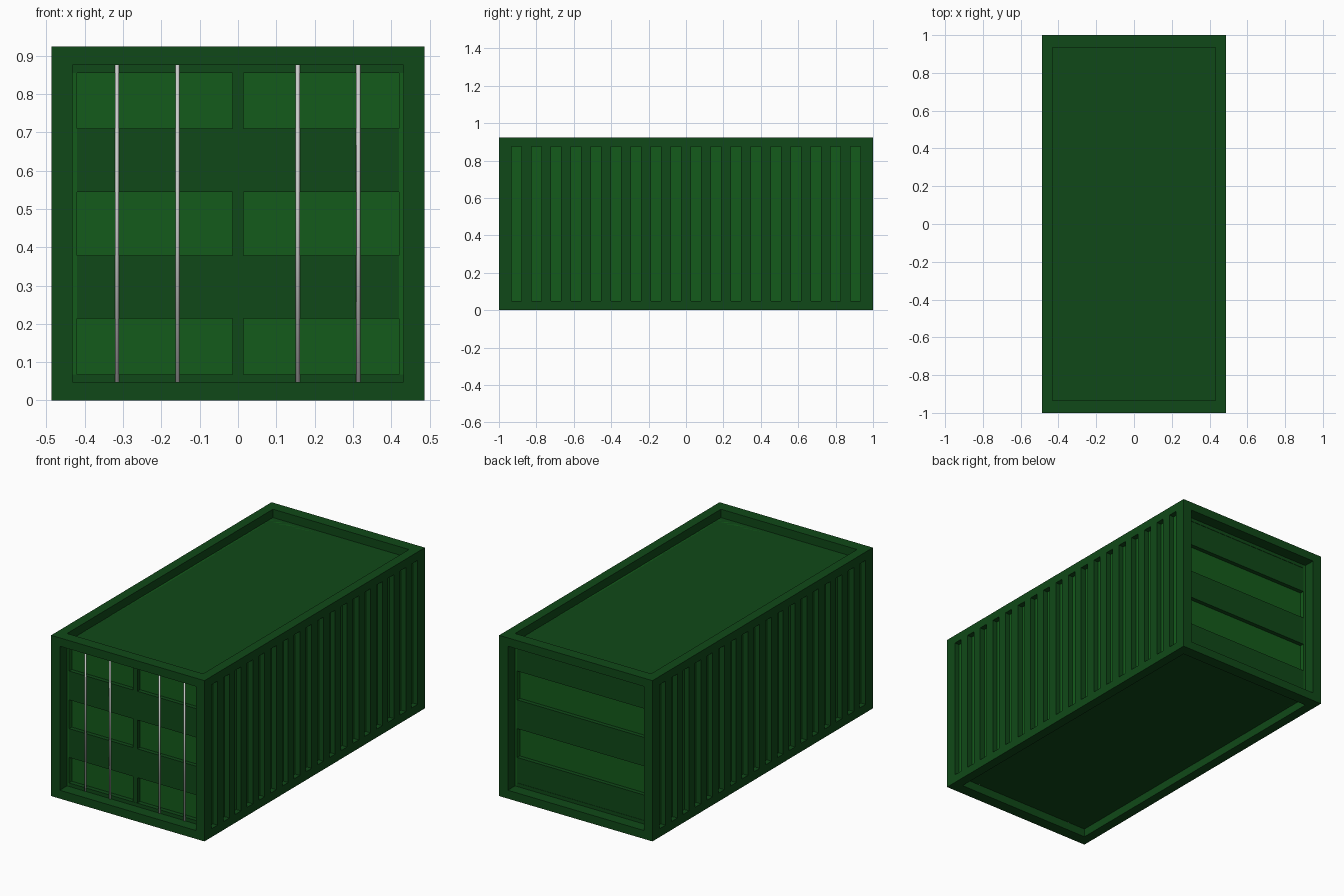
import bpy, bmesh
from mathutils import Matrix, Vector

if "Cube" in bpy.data.objects:
    bpy.data.objects.remove(bpy.data.objects["Cube"])

X, Y, Z = 0.487, 1.0, 0.923          # outer half width, half length, height
IX, IY, Z0, Z1 = 0.432, 0.934, 0.048, 0.875   # inner opening
PROUD, DEEP = 0.932, 0.908           # end panel levels
SLOT = 0.457                         # side corrugation floor


def material(name, rgb):
    m = bpy.data.materials.new(name)
    m.diffuse_color = (*rgb, 1)
    m.use_nodes = True
    m.node_tree.nodes["Principled BSDF"].inputs["Base Color"].default_value = m.diffuse_color
    return m


dark = material("dark_green", (0.005, 0.066, 0.009))
light = material("light_green", (0.007, 0.105, 0.011))


def boxes(name, extents, mat=None):
    """One object from a list of (x0, x1, y0, y1, z0, z1) boxes."""
    bm = bmesh.new()
    for x0, x1, y0, y1, z0, z1 in extents:
        c = Vector(((x0 + x1) / 2, (y0 + y1) / 2, (z0 + z1) / 2))
        s = (abs(x1 - x0), abs(y1 - y0), abs(z1 - z0), 1)
        bmesh.ops.create_cube(bm, size=1, matrix=Matrix.Translation(c) @ Matrix.Diagonal(s))
    me = bpy.data.meshes.new(name)
    bm.to_mesh(me)
    bm.free()
    if mat:
        me.materials.append(mat)
    ob = bpy.data.objects.new(name, me)
    bpy.context.collection.objects.link(ob)
    return ob


# Frame: solid block cut through end to end, top to bottom, and by the side slots
frame = boxes("frame", [(-X, X, -Y, Y, 0, Z)], dark)
w = 2 * IY / 35
slots = [(-1, 1, -IY + 2 * i * w, -IY + (2 * i + 1) * w, Z0, Z1) for i in range(18)]
cutters = [
    boxes("end_cutter", [(-IX, IX, -2, 2, Z0, Z1)], dark),
    boxes("roof_cutter", [(-IX, IX, -IY, IY, -1, 2)], dark),
    boxes("slot_cutter", slots, dark),
]
for c in cutters:
    c.hide_render = True
    m = frame.modifiers.new(c.name, 'BOOLEAN')
    m.operation, m.solver, m.object = 'DIFFERENCE', 'EXACT', c
deps = bpy.context.evaluated_depsgraph_get()
frame_mesh = bpy.data.meshes.new_from_object(frame.evaluated_get(deps))
frame.modifiers.clear()
frame.data = frame_mesh
for c in cutters:
    bpy.data.objects.remove(c)

# Recessed roof and floor
boxes("roof", [(-IX, IX, -IY, IY, Z1 - 0.02, Z1)], dark)
boxes("floor", [(-IX, IX, -IY, IY, Z0, Z0 + 0.02)], dark)

# Light panels behind the slots and the end bands
e = 0.001
for side, s in (("left", -1), ("right", 1)):
    boxes(side + "_panel", [(s * 0.42, s * SLOT, -IY, IY, Z0, Z1)], light)
for end, s in (("front", -1), ("back", 1)):
    boxes(end + "_panel", [(-IX, IX, s * 0.88, s * DEEP, Z0, Z1)], light)

# Raised dark bands: two on the doors, three on the back wall
h = (Z1 - Z0) / 5


def bands(s, rows):
    return [(-IX, IX, s * 0.89, s * PROUD, Z0 + r * h, Z0 + (r + 1) * h) for r in rows]


boxes("door_bands", bands(-1, (1, 3)), dark)
boxes("back_bands", bands(1, (0, 2, 4)), dark)
boxes("door_divider", [(-0.015, 0.014, -0.89, -PROUD - e, Z0, Z1)], dark)

# Door lock rods
for i, x in enumerate((-0.316, -0.158, 0.156, 0.314)):
    bpy.ops.mesh.primitive_cylinder_add(vertices=16, radius=0.0055, depth=Z1 - Z0,
                                        location=(x, -0.934, (Z0 + Z1) / 2))
    rod = bpy.context.object
    rod.name = f"lock_rod_{i + 1}"
    bpy.ops.object.shade_smooth()
